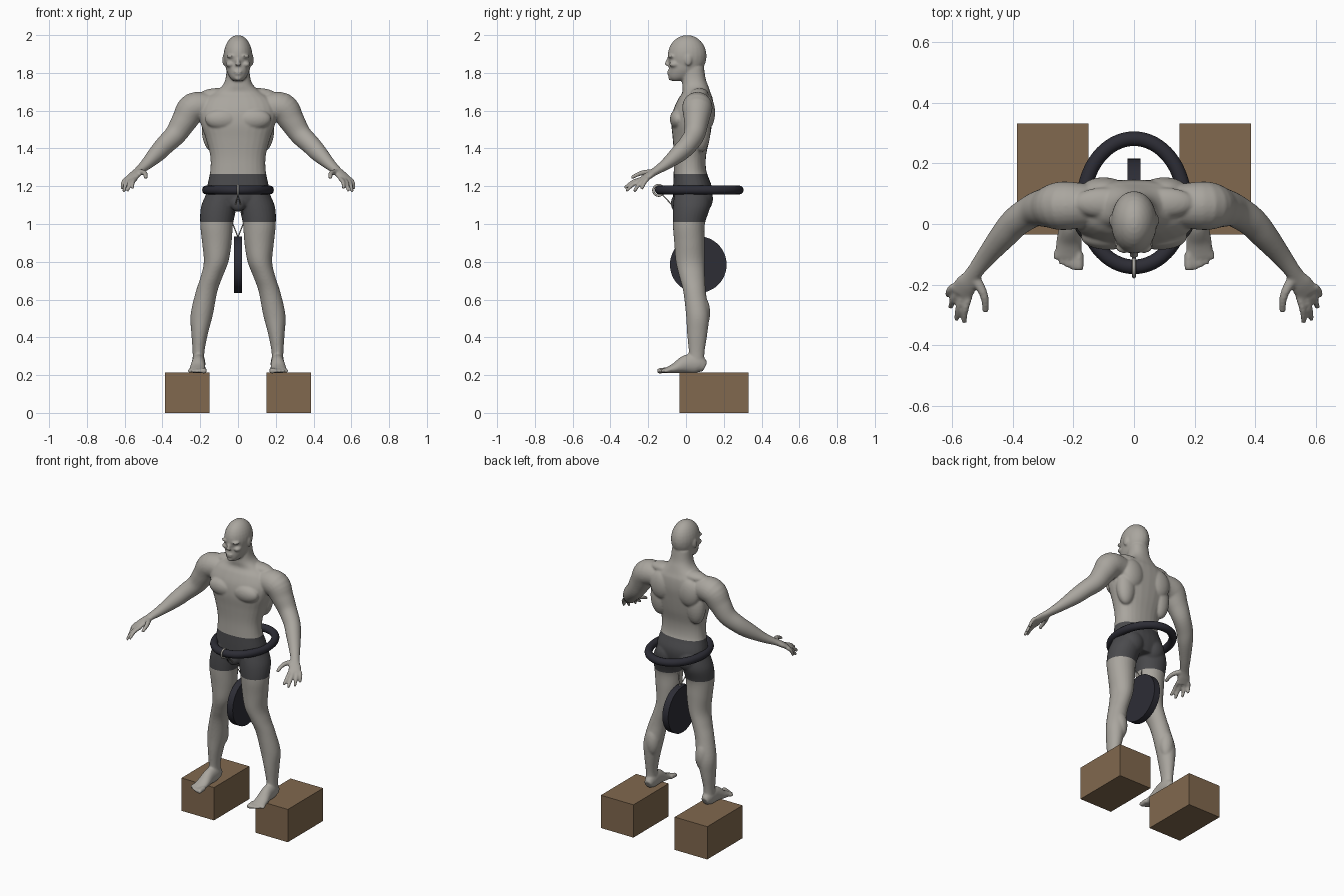
import bpy, bmesh, math
from mathutils import Vector, Matrix

cube = bpy.data.objects.get("Cube")
if cube:
    bpy.data.objects.remove(cube, do_unlink=True)


def material(name, color):
    m = bpy.data.materials.new(name)
    m.use_nodes = True
    m.diffuse_color = (*color, 1)
    m.node_tree.nodes["Principled BSDF"].inputs["Base Color"].default_value = (*color, 1)
    return m


SKIN = material("warm grey skin", (.40, .38, .345))
CLOTH = material("dark grey cloth", (.07, .07, .075))
RUBBER = material("black rubber", (.026, .026, .036))
WOOD = material("brown wood", (.22, .14, .077))


def link(name, mesh, *mats):
    obj = bpy.data.objects.new(name, mesh)
    bpy.context.collection.objects.link(obj)
    for m in mats:
        mesh.materials.append(m)
    return obj


def baked(obj):
    dg = bpy.context.evaluated_depsgraph_get()
    return bpy.data.meshes.new_from_object(obj.evaluated_get(dg))


def dense(rows, steps=5):
    """Smooth in-between rows through the given ones."""
    rows = [Vector(r) for r in rows]
    out = []
    for i in range(len(rows) - 1):
        b, c = rows[i], rows[i + 1]
        a = rows[max(i - 1, 0)]
        d = rows[min(i + 2, len(rows) - 1)]
        for k in range(steps):
            t = k / steps
            out.append(b + (c - a) * (t / 2) + (a * 2 - b * 5 + c * 4 - d) * (t * t / 2)
                       + (b * 3 - a - c * 3 + d) * (t ** 3 / 2))
    return out + [rows[-1]]


def loft(bm, sections, power=2, n=28):
    """Closed skin over sections of (centre, half axis, other half axis)."""
    rings = []
    for c, u, v in sections:
        ring = []
        for i in range(n):
            a = math.tau * i / n
            p, q = math.cos(a), math.sin(a)
            p = math.copysign(abs(p) ** (2 / power), p)
            q = math.copysign(abs(q) ** (2 / power), q)
            ring.append(bm.verts.new(c + u * p + v * q))
        rings.append(ring)
    for r, s in zip(rings, rings[1:]):
        for i in range(n):
            j = (i + 1) % n
            bm.faces.new((r[i], r[j], s[j], s[i]))
    bm.faces.new(rings[0][::-1])
    bm.faces.new(rings[-1])


def stack(bm, rows, power=2, side=1):
    """Level sections: height, x, front y, back y, half width."""
    loft(bm, [(Vector((x * side, (f + b) / 2, z)), Vector((w, 0, 0)), Vector((0, (b - f) / 2, 0)))
              for z, x, f, b, w in dense(rows)], power)


def limb(bm, rows, side=1):
    """Path sections: x, y, z, half width, half thickness."""
    rows = dense(rows)
    pts = [Vector((r[0] * side, r[1], r[2])) for r in rows]
    sections = []
    for i, r in enumerate(rows):
        t = (pts[min(i + 1, len(pts) - 1)] - pts[max(i - 1, 0)]).normalized()
        u = t.cross(Vector((0, 0, 1))).normalized()
        sections.append((pts[i], u * r[3], t.cross(u) * r[4]))
    loft(bm, sections)


def blob(bm, centre, radii, side=1):
    c = Vector((centre[0] * side, centre[1], centre[2]))
    bmesh.ops.create_uvsphere(bm, u_segments=24, v_segments=16, radius=1,
                              matrix=Matrix.Translation(c) @ Matrix.Diagonal((*radii, 1)))


bm = bmesh.new()

# Trunk and neck
stack(bm, [(1.09, 0, -.06, .12, .1), (1.14, 0, -.068, .135, .165), (1.2, 0, -.068, .136, .163),
           (1.28, 0, -.065, .108, .147), (1.36, 0, -.064, .106, .147), (1.45, 0, -.07, .125, .17),
           (1.53, 0, -.077, .138, .197), (1.6, 0, -.068, .146, .207), (1.66, 0, -.042, .142, .18),
           (1.695, 0, -.02, .13, .13), (1.73, 0, -.02, .118, .085), (1.77, 0, -.02, .104, .066),
           (1.83, 0, -.02, .095, .06)], 2.3)
blob(bm, (0, -.05, 1.11), (.04, .03, .045))

# Skull, jaw and face
blob(bm, (0, .006, 1.89), (.076, .103, .11))
stack(bm, [(1.758, 0, -.075, -.02, .025), (1.775, 0, -.09, .03, .043), (1.81, 0, -.092, .07, .06),
           (1.85, 0, -.089, .1, .069), (1.9, 0, -.093, .106, .073)], 2.2)
limb(bm, [(0, -.085, 1.885, .008, .008), (0, -.098, 1.86, .01, .01), (0, -.104, 1.84, .016, .011)])
blob(bm, (0, -.088, 1.806), (.024, .013, .006))
blob(bm, (0, -.087, 1.795), (.021, .013, .006))
blob(bm, (0, -.077, 1.772), (.02, .017, .014))

for s in (1, -1):
    # Brow, cheekbone and ear
    blob(bm, (.032, -.077, 1.888), (.03, .02, .01), s)
    blob(bm, (.042, -.06, 1.845), (.023, .03, .016), s)
    blob(bm, (.075, .012, 1.868), (.008, .018, .03), s)

    # Chest, back and seat muscles
    blob(bm, (.085, -.043, 1.555), (.09, .042, .055), s)
    blob(bm, (.1, .07, 1.685), (.1, .05, .035), s)
    blob(bm, (.1, .112, 1.59), (.075, .042, .09), s)
    blob(bm, (.13, .08, 1.5), (.062, .05, .12), s)
    blob(bm, (.078, .083, 1.135), (.072, .06, .075), s)

    # Arm and palm
    limb(bm, [(.14, .06, 1.62, .07, .07), (.235, .06, 1.615, .08, .08), (.285, .055, 1.545, .066, .068),
              (.33, .045, 1.475, .055, .058), (.385, .01, 1.42, .05, .052),
              (.427, -.035, 1.375, .045, .047), (.487, -.108, 1.315, .033, .03),
              (.53, -.165, 1.278, .027, .02), (.553, -.2, 1.255, .037, .018),
              (.572, -.23, 1.233, .039, .014)], s)

    # Fingers, first to last, then thumb
    for k, tip in zip((-.031, -.01, .011, .031), ((.56, -.325, 1.19), (.585, -.317, 1.175),
                                                  (.604, -.275, 1.172), (.614, -.235, 1.185))):
        root = Vector((.568 + k * .83, -.22 + k * .55, 1.238))
        tip = Vector(tip)
        mid = (root + tip) / 2 + Vector((.004, 0, .009))
        limb(bm, [(*root, .012, .012), (*mid, .011, .011), (*tip, .009, .009)], s)
    limb(bm, [(.525, -.175, 1.275, .018, .016), (.494, -.235, 1.27, .014, .013),
              (.489, -.29, 1.245, .01, .009)], s)

    # Leg and calf
    stack(bm, [(1.17, .085, -.06, .13, .078), (1.09, .102, -.069, .128, .094), (1, .113, -.07, .1, .087),
               (.9, .112, -.062, .098, .078), (.8, .116, -.054, .098, .065), (.72, .14, -.035, .1, .058),
               (.64, .167, -.014, .105, .057), (.52, .192, 0, .122, .059), (.42, .203, .006, .113, .044),
               (.32, .209, .015, .098, .031), (.25, .209, .012, .097, .033)], 2, s)
    blob(bm, (.18, .085, .53), (.045, .043, .09), s)

    # Foot and toes
    limb(bm, [(.206, .1, .243, .024, .028), (.208, .06, .26, .035, .051), (.21, 0, .258, .036, .048),
              (.214, -.06, .236, .042, .027), (.217, -.11, .224, .045, .014)], s)
    for i in range(5):
        x, r = .181 + i * .0185, .015 if i == 0 else .0105
        end = -.152 + i * i * .0022
        limb(bm, [(x, -.095, .226, r, r), (x, end + .02, .224, r, r), (x, end, .22, r, r * .8)], s)

bmesh.ops.recalc_face_normals(bm, faces=bm.faces)
mesh = bpy.data.meshes.new("figure")
bm.to_mesh(mesh)
bm.free()

# Fuse the parts into one soft skin
figure = link("figure", mesh)
fuse = figure.modifiers.new("fuse", 'REMESH')
fuse.mode = 'VOXEL'
fuse.voxel_size = .006
soften = figure.modifiers.new("soften", 'SMOOTH')
soften.factor = .5
soften.iterations = 5
skin = baked(figure)
figure.modifiers.clear()
figure.data = skin
skin.materials.clear()
skin.materials.append(SKIN)
skin.materials.append(CLOTH)

# Shorts, cut cleanly at waist and thigh
WAIST, HEM = 1.265, 1.01
bm = bmesh.new()
bm.from_mesh(skin)
for z in (WAIST, HEM):
    bmesh.ops.bisect_plane(bm, geom=bm.verts[:] + bm.edges[:] + bm.faces[:],
                           plane_co=(0, 0, z), plane_no=(0, 0, 1))
for f in bm.faces:
    c = f.calc_center_median()
    f.material_index = int(HEM < c.z < WAIST and abs(c.x) < .3)
    f.smooth = True
bm.to_mesh(skin)
bm.free()


def cord(name, points, radius, mat, closed=False):
    curve = bpy.data.curves.new(name, 'CURVE')
    curve.dimensions = '3D'
    curve.bevel_depth = radius
    curve.bevel_resolution = 4
    curve.use_fill_caps = True
    spline = curve.splines.new('POLY')
    spline.points.add(len(points) - 1)
    for p, co in zip(spline.points, points):
        p.co = (*co, 1)
    spline.use_cyclic_u = closed
    spline.use_smooth = True
    temp = bpy.data.objects.new(name, curve)
    bpy.context.collection.objects.link(temp)
    mesh = baked(temp)
    bpy.data.objects.remove(temp, do_unlink=True)
    mesh.materials.clear()
    return link(name, mesh, mat)


# Hoop around the hips, with a clasp and hanging cords
turns = [math.tau * i / 64 for i in range(64)]
cord("hip_hoop", [(.166 * math.cos(a), .07 + .211 * math.sin(a), 1.18) for a in turns], .024, RUBBER, True)
cord("clasp_ring", [(0, -.145 + .028 * math.cos(a), 1.178 + .028 * math.sin(a)) for a in turns],
     .006, SKIN, True)
for s, side in ((1, "left"), (-1, "right")):
    cord(side + "_cord", [(0, -.125, 1.155), (s * .02, -.05, 1.075), (s * .035, .03, 1.02),
                          (0, .065, .93)], .003, SKIN)

# Hanging weight disc
bpy.ops.mesh.primitive_cylinder_add(vertices=48, radius=.15, depth=.042, location=(0, .065, .785),
                                    rotation=(0, math.pi / 2, 0))
disc = bpy.context.object
disc.name = "weight_disc"
disc.data.materials.append(RUBBER)
bpy.ops.object.shade_smooth_by_angle()

# Foot blocks
for s, side in ((1, "left"), (-1, "right")):
    bpy.ops.mesh.primitive_cube_add(size=1, location=(s * .268, .148, .1075))
    block = bpy.context.object
    block.name = side + "_foot_block"
    block.scale = (.236, .366, .215)
    block.data.materials.append(WOOD)
